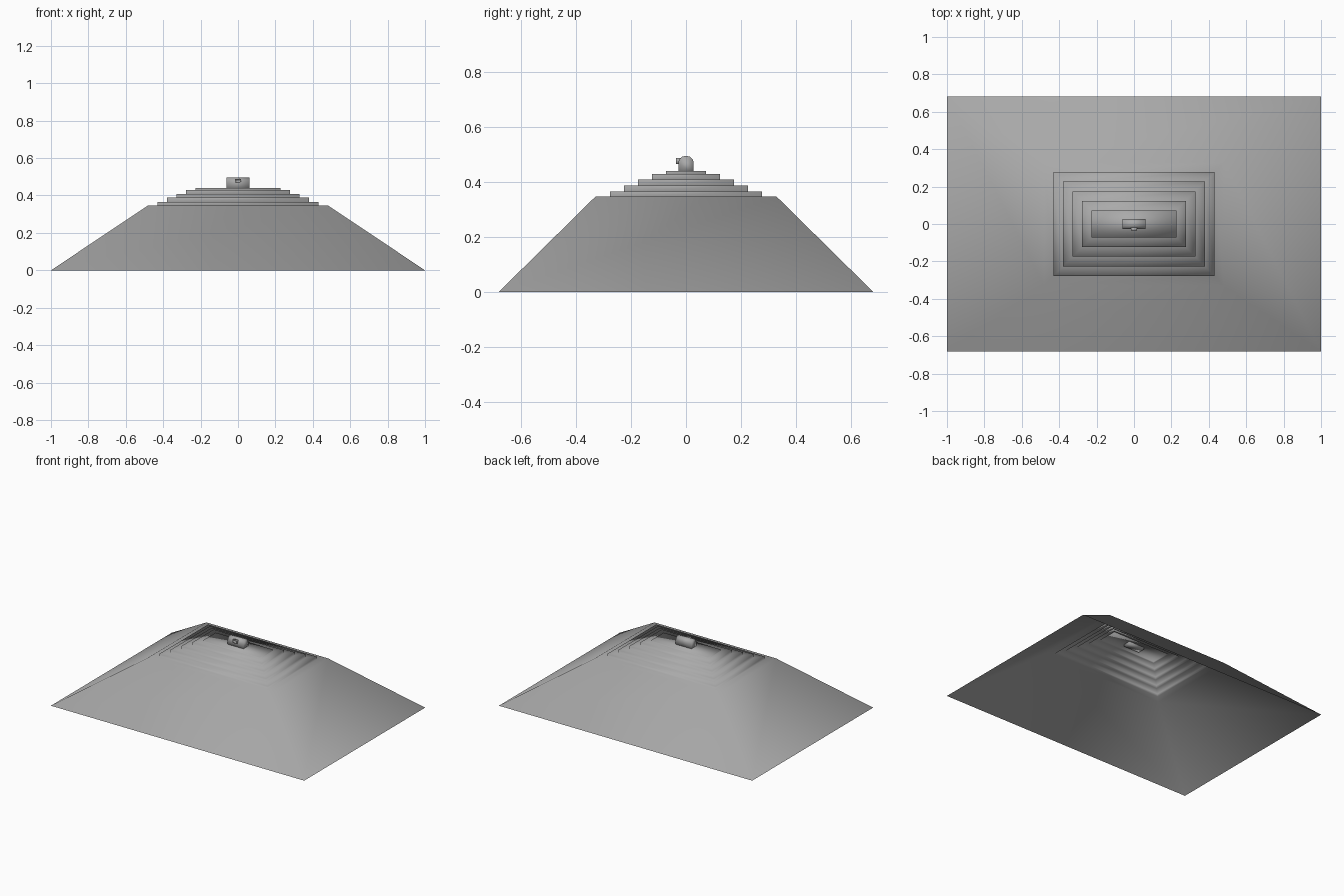
import bpy, bmesh, math

if "Cube" in bpy.data.objects:
    bpy.data.objects.remove(bpy.data.objects["Cube"])


def finish(name, bm):
    me = bpy.data.meshes.new(name)
    bmesh.ops.recalc_face_normals(bm, faces=bm.faces)
    bm.to_mesh(me)
    bm.free()
    ob = bpy.data.objects.new(name, me)
    bpy.context.collection.objects.link(ob)
    for p in me.polygons:
        p.use_smooth = True
    return ob


def loft(bm, rings, cap_start=False, cap_end=True):
    loops = [[bm.verts.new(c) for c in r] for r in rings]
    n = len(loops[0])
    for a, b in zip(loops, loops[1:]):
        for i in range(n):
            j = (i + 1) % n
            bm.faces.new((a[i], a[j], b[j], b[i]))
    if cap_start:
        bm.faces.new(loops[0][::-1])
    if cap_end:
        bm.faces.new(loops[-1])


def rect(x, y, z):
    return [(-x, -y, z), (x, -y, z), (x, y, z), (-x, y, z)]


# Sloped mound with five terraces, one open-bottomed smooth shell
levels = [0.347, 0.366, 0.388, 0.409, 0.43, 0.44]
rings = [rect(1.0, 0.682, 0), rect(0.48, 0.33, levels[0])]
for i in range(5):
    x, y = 0.43 - 0.051 * i, 0.277 - 0.051 * i
    rings += [rect(x, y, levels[i]), rect(x, y, levels[i + 1])]
bm = bmesh.new()
loft(bm, rings)
finish("terraced_mound", bm)

# Small summit hut: faceted barrel-roofed profile swept along x
r, spring, floor, segs = 0.028, 0.471, 0.428, 6
profile = [(-r, floor), (r, floor)]
profile += [(r * math.cos(math.pi * k / segs), spring + 0.025 * math.sin(math.pi * k / segs))
            for k in range(segs + 1)]
bm = bmesh.new()
loft(bm, [[(x, y, z) for y, z in profile] for x in (-0.062, 0.062)], cap_start=True)
finish("summit_hut", bm)


# Framed window box on the front of the hut, with a recessed pane
def window_ring(hx, hz, y, zc=0.477):
    return [(-hx, y, zc - hz), (hx, y, zc - hz), (hx, y, zc + hz), (-hx, y, zc + hz)]


bm = bmesh.new()
loft(bm, [window_ring(0.017, 0.011, -0.02), window_ring(0.017, 0.011, -0.036),
          window_ring(0.012, 0.007, -0.036), window_ring(0.012, 0.007, -0.029)],
     cap_start=True)
finish("window_box", bm)

# Darker grey stone
stone = bpy.data.materials.new("stone")
stone.diffuse_color = (0.4, 0.4, 0.4, 1)
stone.use_nodes = True
stone.node_tree.nodes["Principled BSDF"].inputs["Base Color"].default_value = stone.diffuse_color
for ob in bpy.context.collection.objects:
    ob.data.materials.append(stone)
